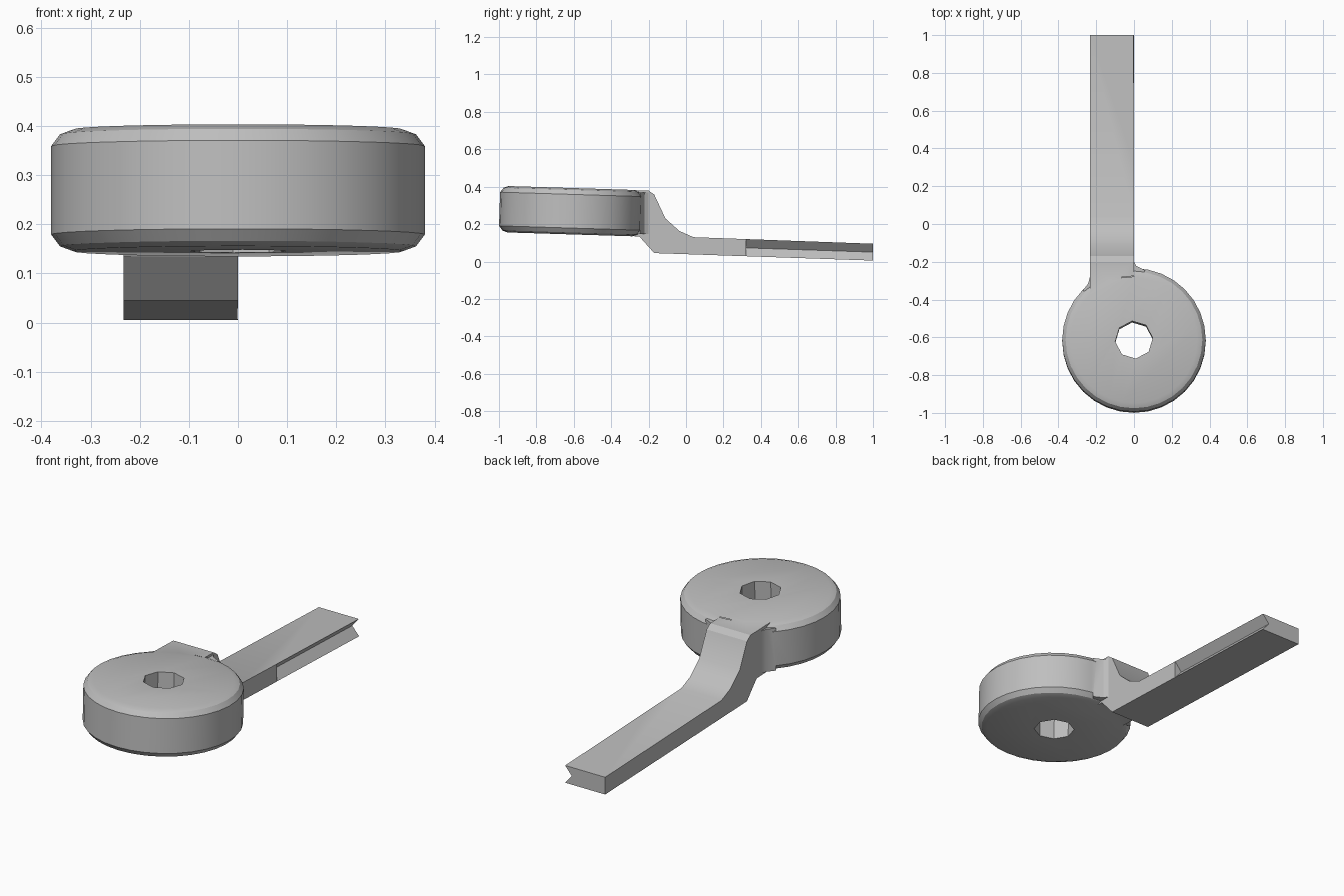
import bpy, bmesh, math
from mathutils import Matrix, Vector

cube = bpy.data.objects.get("Cube")
if cube:
    bpy.data.objects.remove(cube, do_unlink=True)

grey = bpy.data.materials.new("plain grey")
grey.use_nodes = True
COLOR = (0.52, 0.52, 0.52, 1)
grey.diffuse_color = COLOR
grey.node_tree.nodes["Principled BSDF"].inputs["Base Color"].default_value = COLOR

TILT = Matrix.Translation((0, -0.617, 0.269)) @ Matrix.Rotation(-0.031, 4, "X")


def finish(name, bm):
    bmesh.ops.recalc_face_normals(bm, faces=bm.faces)
    mesh = bpy.data.meshes.new(name)
    bm.to_mesh(mesh)
    bm.free()
    mesh.materials.append(grey)
    obj = bpy.data.objects.new(name, mesh)
    bpy.context.collection.objects.link(obj)
    return obj


def prism(name, points, offset):
    """Closed outline of 3D points pushed along an offset."""
    bm = bmesh.new()
    face = bm.faces.new([bm.verts.new(p) for p in points])
    out = bmesh.ops.extrude_face_region(bm, geom=[face])["geom"]
    moved = [v for v in out if isinstance(v, bmesh.types.BMVert)]
    bmesh.ops.translate(bm, verts=moved, vec=offset)
    return finish(name, bm)


def turned(name, profile, sides, start=0.0):
    """Solid of revolution, capped at both ends, set on the tilted axis."""
    bm = bmesh.new()
    rings = []
    for r, z in profile:
        angles = [start + math.tau * i / sides for i in range(sides)]
        rings.append([bm.verts.new(TILT @ Vector((r * math.cos(a), r * math.sin(a), z)))
                      for a in angles])
    for low, high in zip(rings, rings[1:]):
        for i in range(sides):
            j = (i + 1) % sides
            bm.faces.new((low[i], low[j], high[j], high[i]))
    bm.faces.new(rings[0])
    bm.faces.new(rings[-1])
    return finish(name, bm)


def combine(target, other, operation):
    mod = target.modifiers.new(operation.lower(), "BOOLEAN")
    mod.operation = operation
    mod.solver = "EXACT"
    mod.object = other
    bpy.context.view_layer.objects.active = target
    bpy.ops.object.modifier_apply(modifier=mod.name)
    bpy.data.objects.remove(other, do_unlink=True)


# Round head with softened rims
half = 0.124
rim = [(0.335, half), (0.362, half - 0.01), (0.38, half - 0.034)]
head = turned("head", [(r, -z) for r, z in rim] + rim[::-1], 32)

# Cranked arm: side outline pushed across its width
side = [(1, 0.005), (-0.17, 0.045), (-0.25, 0.134), (-0.42, 0.141),
        (-0.42, 0.3855), (-0.2, 0.379), (-0.17, 0.358), (-0.11, 0.23),
        (-0.035, 0.163), (0.04, 0.13), (1, 0.095)]
arm = prism("arm", [(-0.233, y, z) for y, z in side], (0.233, 0, 0))

# V groove along the free end of the arm
groove = prism("groove_cutter", [(0.01, 0.32, 0.132), (-0.04, 0.32, 0.073), (0.01, 0.32, 0.016)],
               (0, 0.8, -0.027))
combine(arm, groove, "DIFFERENCE")

# Fillets where the arm meets the head
right_fillet = [(-0.02, -0.2), (0, -0.2), (0.012, -0.222), (0.06, -0.246), (0, -0.32)]
left_fillet = [(-0.22, -0.28), (-0.233, -0.28), (-0.243, -0.316), (-0.272, -0.353), (-0.2, -0.37)]
for outline in (right_fillet, left_fillet):
    fillet = prism("fillet", [(x, y, 0.146) for x, y in outline], (0, 0, 0.222))
    combine(head, fillet, "UNION")

combine(head, arm, "UNION")

# Eight-sided bore
combine(head, turned("bore_cutter", [(0.1, -0.3), (0.1, 0.3)], 8, 0.1), "DIFFERENCE")

head.name = "lever_with_round_head"
bpy.ops.object.select_all(action="DESELECT")
head.select_set(True)
bpy.context.view_layer.objects.active = head
bpy.ops.object.shade_smooth_by_angle(angle=math.radians(28))
